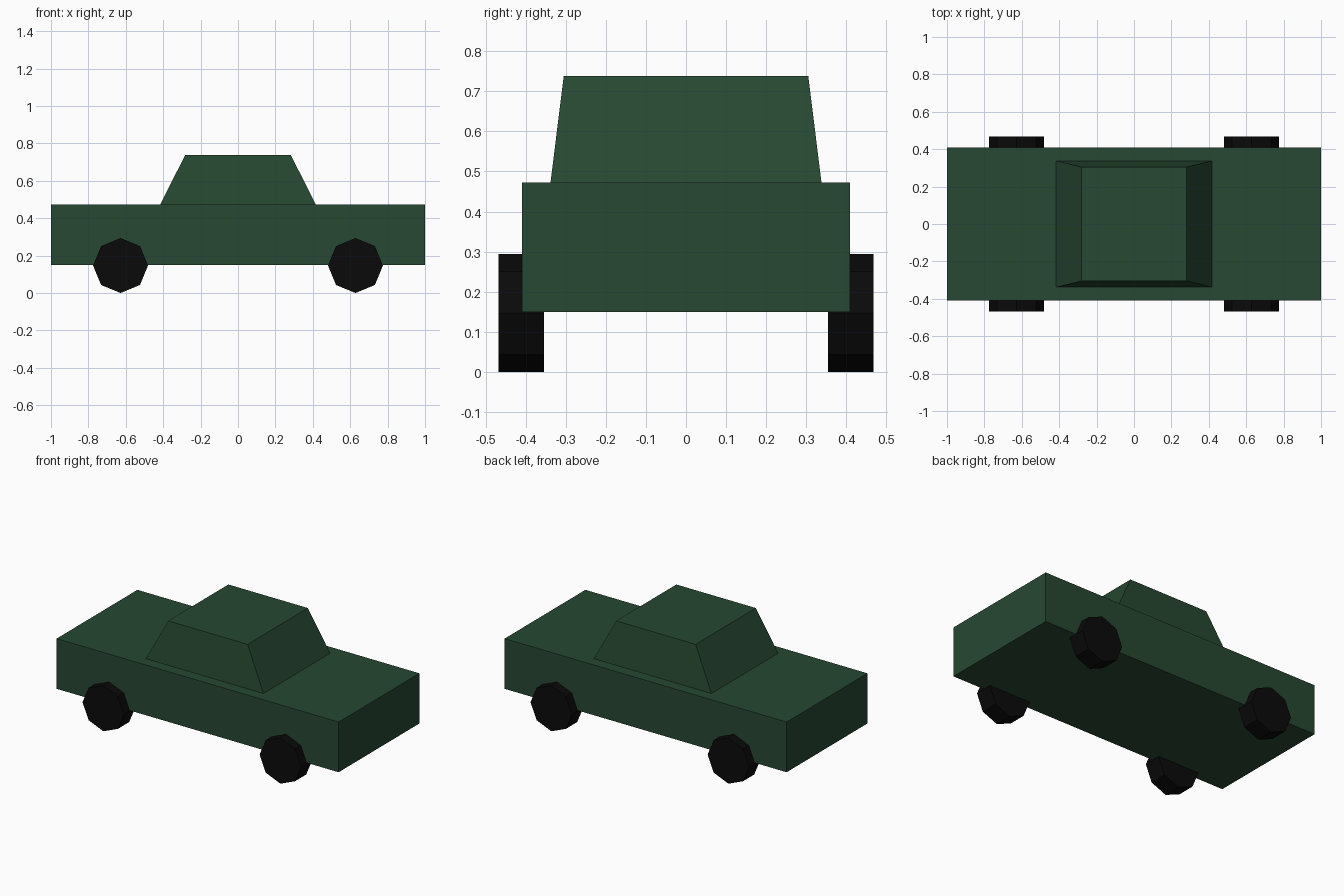
import bpy, bmesh
from math import pi
from mathutils import Matrix

cube = bpy.data.objects.get("Cube")
if cube:
    bpy.data.objects.remove(cube, do_unlink=True)


def material(name, rgb):
    mat = bpy.data.materials.new(name)
    mat.use_nodes = True
    mat.diffuse_color = (*rgb, 1)
    mat.node_tree.nodes["Principled BSDF"].inputs["Base Color"].default_value = (*rgb, 1)
    return mat


def add_object(name, bm, mat):
    bmesh.ops.recalc_face_normals(bm, faces=bm.faces)
    mesh = bpy.data.meshes.new(name)
    bm.to_mesh(mesh)
    bm.free()
    mesh.materials.append(mat)
    obj = bpy.data.objects.new(name, mesh)
    bpy.context.collection.objects.link(obj)
    return obj


def tapered_box(name, mat, z0, z1, base, top):
    """Box whose lower and upper rectangles have their own half sizes."""
    bm = bmesh.new()
    bmesh.ops.create_cube(bm, size=2)
    for v in bm.verts:
        half = top if v.co.z > 0 else base
        v.co = (v.co.x * half[0], v.co.y * half[1], z1 if v.co.z > 0 else z0)
    return add_object(name, bm, mat)


def wheel(name, mat, x, y):
    """Eight-sided wheel on a sideways axle, resting on the ground."""
    radius, width = 0.147, 0.114
    bm = bmesh.new()
    bmesh.ops.create_cone(bm, cap_ends=True, segments=8, radius1=radius,
                          radius2=radius, depth=width,
                          matrix=Matrix.Translation((x, y, radius)) @ Matrix.Rotation(pi / 2, 4, "X"))
    return add_object(name, bm, mat)


green = material("dark green paint", (0.02, 0.065, 0.032))
black = material("black rubber", (0.003, 0.003, 0.003))

# Body and cabin
tapered_box("body", green, 0.15, 0.472, (1, 0.409), (1, 0.409))
tapered_box("cabin", green, 0.472, 0.738, (0.417, 0.338), (0.282, 0.305))

# Wheels
for end, x in (("left", 0.628), ("right", -0.628)):
    for side, y in (("front", -0.411), ("back", 0.411)):
        wheel(f"{side}_{end}_wheel", black, x, y)
